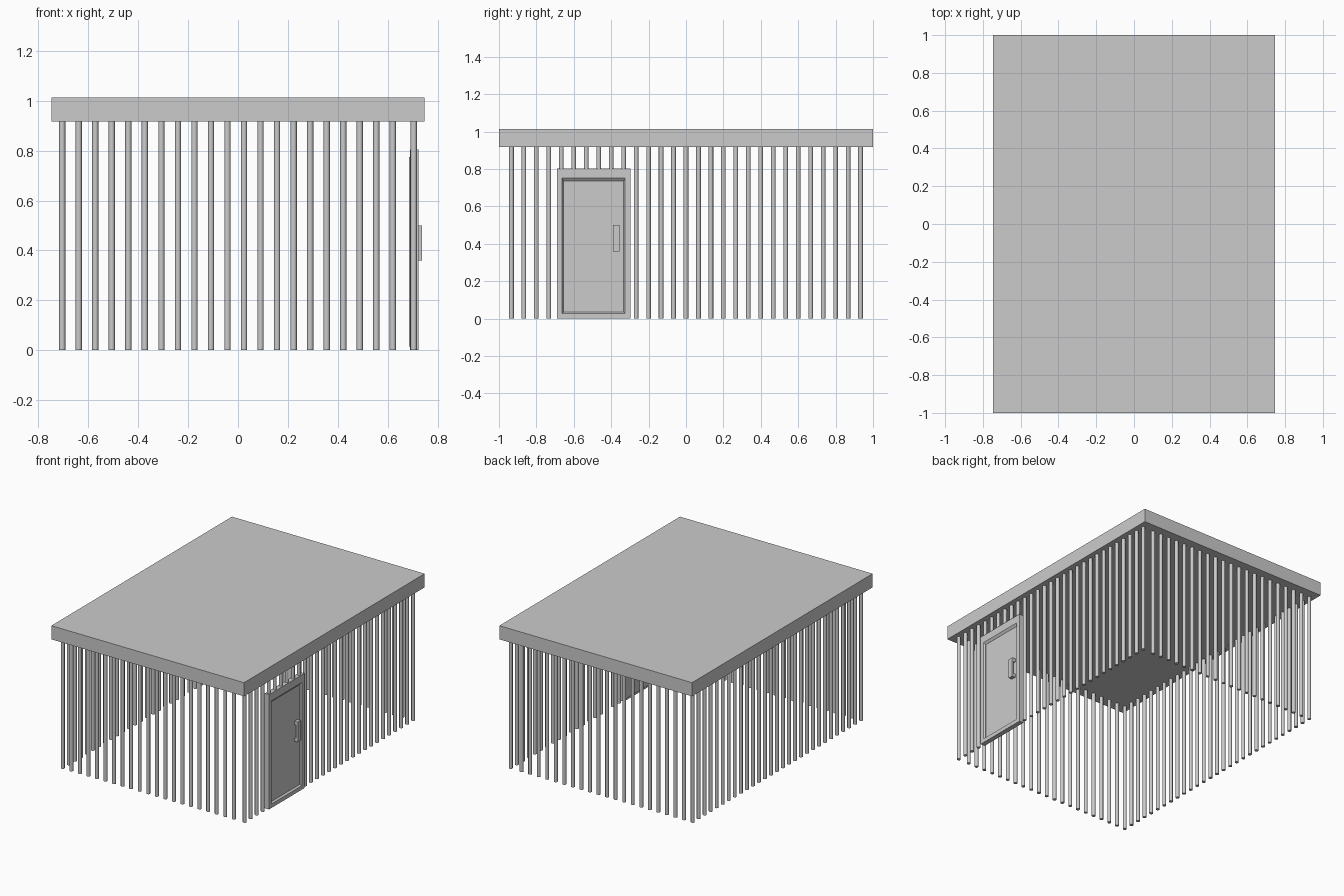
import bpy, bmesh
from mathutils import Matrix, Vector

if "Cube" in bpy.data.objects:
    bpy.data.objects.remove(bpy.data.objects["Cube"])

BAR_R, ROOF_LOW, ROOF_TOP = 0.0125, 0.917, 1.013
SIDE_X, END_Y = 0.705, 0.9333
DOOR_Y0, DOOR_Y1, DOOR_TOP = -0.69, -0.297, 0.804


def finish(name, bm):
    mesh = bpy.data.meshes.new(name)
    bm.to_mesh(mesh)
    bm.free()
    obj = bpy.data.objects.new(name, mesh)
    bpy.context.collection.objects.link(obj)
    return obj


def add_box(bm, lo, hi):
    lo, hi = Vector(lo), Vector(hi)
    bmesh.ops.create_cube(bm, size=1, matrix=Matrix.Translation((lo + hi) / 2)
                          @ Matrix.Diagonal((*(hi - lo), 1)))


def box(name, lo, hi):
    bm = bmesh.new()
    add_box(bm, lo, hi)
    return finish(name, bm)


def bar_row(name, points):
    bm = bmesh.new()
    for x, y, z0 in points:
        h = ROOF_LOW - z0
        bmesh.ops.create_cone(bm, cap_ends=True, segments=12, radius1=BAR_R,
                              radius2=BAR_R, depth=h,
                              matrix=Matrix.Translation((x, y, z0 + h / 2)))
    obj = finish(name, bm)
    for p in obj.data.polygons:
        p.use_smooth = len(p.vertices) == 4
    for e in obj.data.edges:
        a, b = (obj.data.vertices[i].co for i in e.vertices)
        e.use_edge_sharp = abs(a.z - b.z) < 1e-5
    return obj


# Roof slab
box("roof", (-0.747, -1, ROOF_LOW), (0.747, 1, ROOF_TOP))

# Bars on the long sides; those over the door are short
side_y = [-END_Y + i * 2 * END_Y / 28 for i in range(29)]
bar_row("left_bars", [(-SIDE_X, y, 0) for y in side_y])
bar_row("right_bars", [(SIDE_X, y, DOOR_TOP if DOOR_Y0 < y < DOOR_Y1 else 0)
                       for y in side_y])

# Bars on the short ends, between the corners
end_x = [-SIDE_X + i * 0.0663 for i in range(1, 21)]
for name, y in (("front_bars", -END_Y), ("back_bars", END_Y)):
    bar_row(name, [(x, y, 0) for x in end_x])

# Door frame: ring of quads with a sloped inner lip
rings = [  # x, inset from the outer edge
    (0.690, 0.028), (0.690, 0.0), (0.724, 0.0), (0.724, 0.028), (0.712, 0.036)]
bm = bmesh.new()
loops = []
for x, d in rings:
    y0, y1, z0, z1 = DOOR_Y0 + d, DOOR_Y1 - d, d, DOOR_TOP - d * 1.9
    loops.append([bm.verts.new((x, y, z)) for y, z in
                  ((y0, z0), (y1, z0), (y1, z1), (y0, z1))])
for a, b in zip(loops, loops[1:] + loops[:1]):
    for i in range(4):
        j = (i + 1) % 4
        bm.faces.new((a[i], a[j], b[j], b[i]))
bmesh.ops.recalc_face_normals(bm, faces=bm.faces)
finish("door_frame", bm)

# Door panel set back in the frame
box("door_panel", (0.685, -0.675, 0.015), (0.710, -0.312, 0.775))

# Handle: grip on two stand-offs
bm = bmesh.new()
add_box(bm, (0.724, -0.390, 0.36), (0.737, -0.356, 0.50))
for z in (0.36, 0.475):
    add_box(bm, (0.709, -0.390, z), (0.726, -0.356, z + 0.025))
finish("door_handle", bm)
